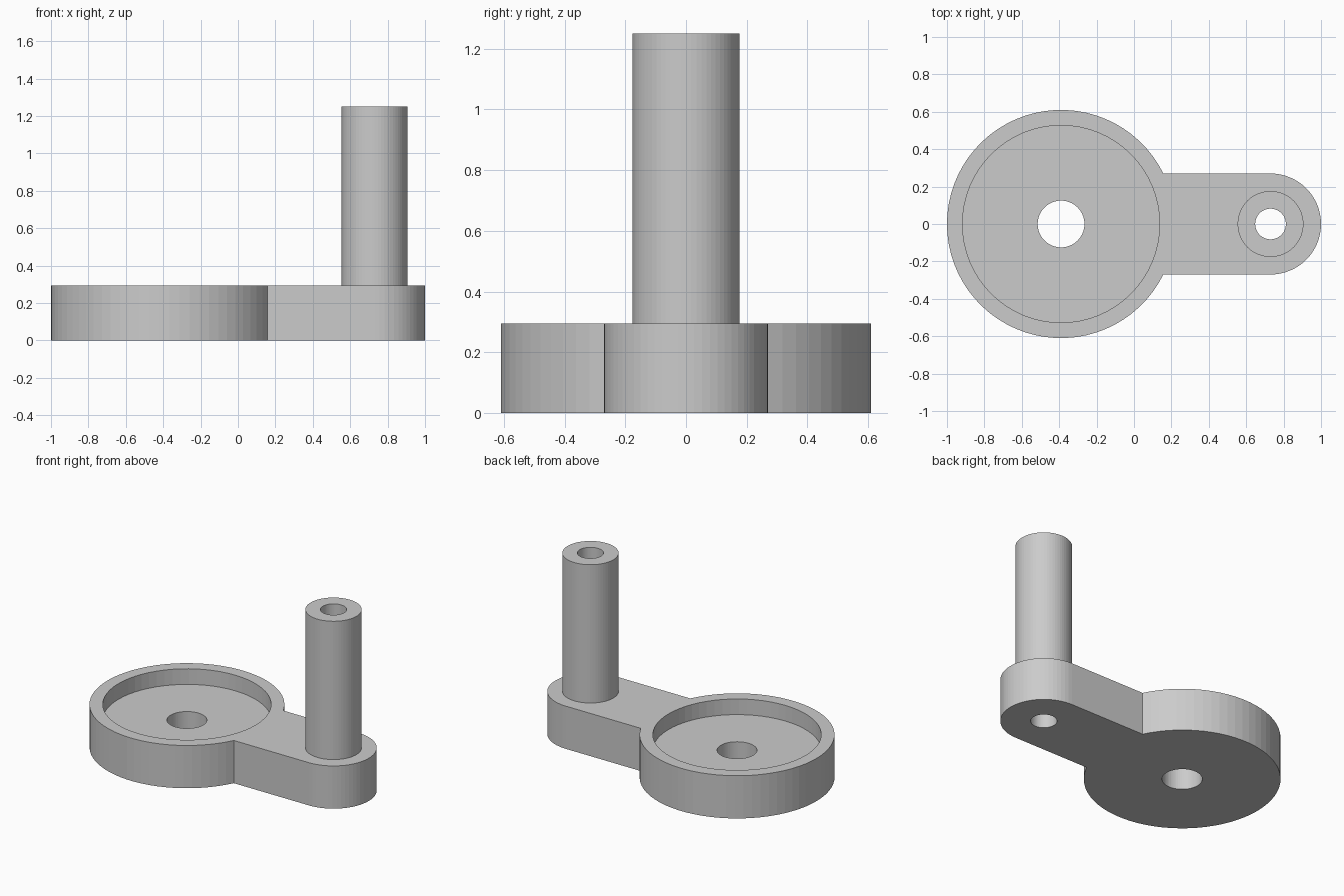
import bpy, bmesh
from math import sin, cos, pi, asin

cube = bpy.data.objects.get("Cube")
if cube:
    bpy.data.objects.remove(cube, do_unlink=True)

DISC_X, DISC_R = -0.39, 0.61
PIN_X, ARM_R = 0.73, 0.27
BASE_H, PIN_TOP = 0.295, 1.25

grey = bpy.data.materials.new("plain grey")
grey.use_nodes = True
grey.diffuse_color = (0.6, 0.6, 0.6, 1)
grey.node_tree.nodes["Principled BSDF"].inputs["Base Color"].default_value = (0.6, 0.6, 0.6, 1)


def arc(cx, r, start, end, steps):
    return [(cx + r * cos(start + (end - start) * i / steps),
             r * sin(start + (end - start) * i / steps)) for i in range(steps + 1)]


def prism(name, outline, z0, z1):
    """Extrude a closed outline from z0 up to z1."""
    bm = bmesh.new()
    face = bm.faces.new([bm.verts.new((x, y, z0)) for x, y in outline])
    top = bmesh.ops.extrude_face_region(bm, geom=[face])["geom"]
    bmesh.ops.translate(bm, vec=(0, 0, z1 - z0),
                        verts=[g for g in top if isinstance(g, bmesh.types.BMVert)])
    bmesh.ops.recalc_face_normals(bm, faces=bm.faces)
    mesh = bpy.data.meshes.new(name)
    bm.to_mesh(mesh)
    bm.free()
    mesh.materials.append(grey)
    obj = bpy.data.objects.new(name, mesh)
    bpy.context.collection.objects.link(obj)
    return obj


def cylinder(name, cx, r, z0, z1, steps=64):
    return prism(name, arc(cx, r, 0, 2 * pi, steps)[:-1], z0, z1)


def combine(body, tool, operation):
    """Apply a boolean and discard the tool."""
    mod = body.modifiers.new("boolean", 'BOOLEAN')
    mod.operation, mod.object, mod.solver = operation, tool, 'EXACT'
    bpy.context.view_layer.objects.active = body
    bpy.ops.object.modifier_apply(modifier=mod.name)
    bpy.data.objects.remove(tool, do_unlink=True)


# Round plate with a rounded arm, as one outline
join = asin(ARM_R / DISC_R)
outline = arc(DISC_X, DISC_R, join, 2 * pi - join, 60) + arc(PIN_X, ARM_R, -pi / 2, pi / 2, 32)
crank = prism("crank_arm", outline, 0, BASE_H)

# Handle post
combine(crank, cylinder("handle_post", PIN_X, 0.176, 0.1, PIN_TOP), 'UNION')

# Shallow recess, shaft hole and bore through the post
combine(crank, cylinder("recess", DISC_X, 0.527, 0.187, 0.6), 'DIFFERENCE')
combine(crank, cylinder("shaft_hole", DISC_X, 0.125, -0.2, 0.6), 'DIFFERENCE')
combine(crank, cylinder("post_bore", PIN_X, 0.082, -0.2, 1.5), 'DIFFERENCE')
